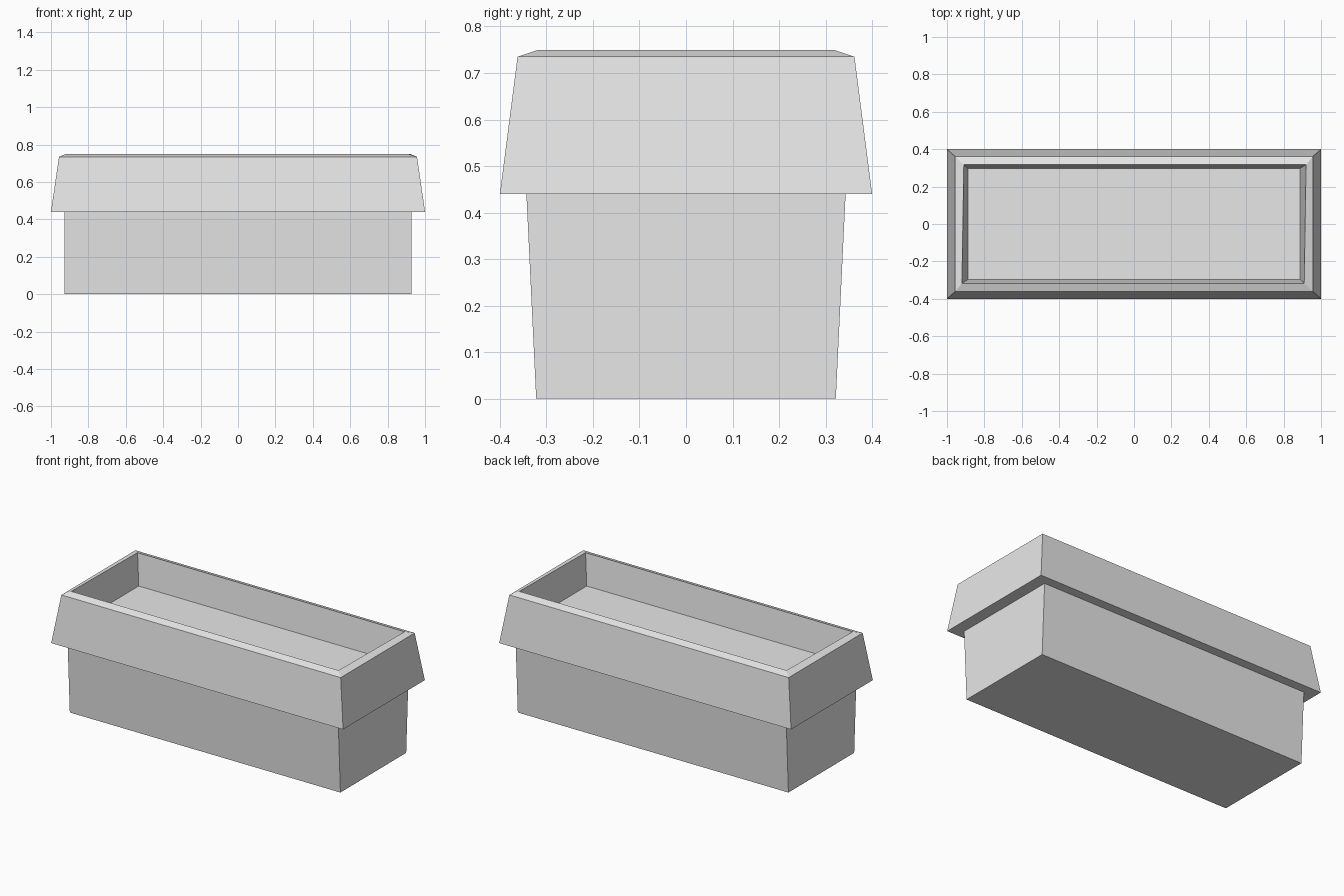
import bpy, bmesh

cube = bpy.data.objects.get("Cube")
if cube:
    bpy.data.objects.remove(cube, do_unlink=True)

stone = bpy.data.materials.new("plain_grey")
stone.use_nodes = True
GREY = (0.8, 0.8, 0.8, 1)
stone.diffuse_color = GREY
stone.node_tree.nodes["Principled BSDF"].inputs["Base Color"].default_value = GREY


def loft(name, rings, cap_start=False, cap_end=False):
    """Skin rectangular rings given as (half x, half y, z, x skew)."""
    bm = bmesh.new()
    loops = []
    for hx, hy, z, skew in rings:
        corners = [(-1, -1), (1, -1), (1, 1), (-1, 1)]
        loops.append([bm.verts.new((sx * hx + sy * skew, sy * hy, z))
                      for sx, sy in corners])
    for a, b in zip(loops, loops[1:]):
        for i in range(4):
            j = (i + 1) % 4
            bm.faces.new((a[i], a[j], b[j], b[i]))
    if cap_start:
        bm.faces.new(loops[0][::-1])
    if cap_end:
        bm.faces.new(loops[-1])
    mesh = bpy.data.meshes.new(name)
    bm.to_mesh(mesh)
    bm.free()
    mesh.materials.append(stone)
    obj = bpy.data.objects.new(name, mesh)
    bpy.context.collection.objects.link(obj)
    return obj


# Tapered lower box with its underside
loft("trough_body", [(0.927, 0.322, 0, 0), (0.927, 0.343, 0.44, 0)],
     cap_start=True)

# Overhanging collar: underside, sloped outside, bevelled lip,
# then the inner walls down to the recessed floor
loft("trough_rim", [(0.927, 0.343, 0.44, 0),
                    (1.0, 0.4, 0.44, 0),
                    (0.957, 0.362, 0.735, 0),
                    (0.915, 0.317, 0.75, 0.005),
                    (0.888, 0.297, 0.557, 0)], cap_end=True)
